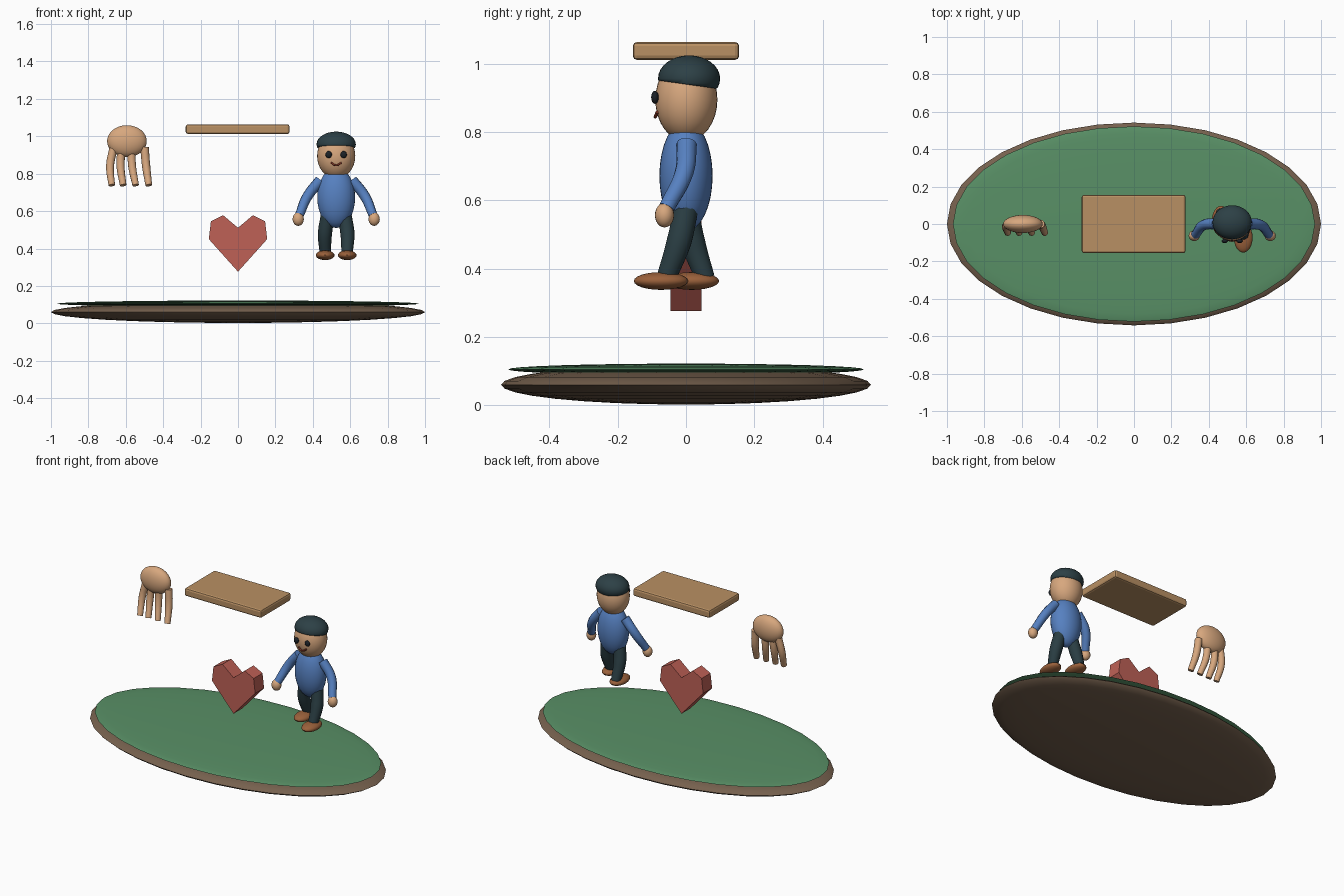
import bpy, bmesh, math
from mathutils import Vector

if "Cube" in bpy.data.objects:
    bpy.data.objects.remove(bpy.data.objects["Cube"])


def mat(name, r, g, b):
    m = bpy.data.materials.new(name)
    m.diffuse_color = (r ** 2.2, g ** 2.2, b ** 2.2, 1)
    m.use_nodes = True
    m.node_tree.nodes["Principled BSDF"].inputs["Base Color"].default_value = m.diffuse_color
    return m


GREEN = mat("green", .35, .56, .40)
BROWN = mat("brown", .46, .38, .31)
WOOD = mat("wood", .72, .56, .39)
RED = mat("red", .74, .38, .34)
SKIN = mat("skin", .84, .65, .49)
BLUE = mat("blue", .34, .50, .75)
TROUSER = mat("trouser", .18, .25, .27)
HAIR = mat("hair", .19, .26, .28)
LEATHER = mat("leather", .60, .38, .24)
DARK = mat("dark", .13, .15, .17)
LIP = mat("lip", .50, .22, .16)


def finish(name, material, smooth=True):
    o = bpy.context.object
    o.name = name
    o.data.materials.append(material)
    if smooth:
        bpy.ops.object.shade_smooth_by_angle(angle=math.radians(40))
    return o


def ellipsoid(name, material, c, r, seg=32, rings=16):
    bpy.ops.mesh.primitive_uv_sphere_add(segments=seg, ring_count=rings, radius=1, location=c)
    bpy.context.object.scale = r
    bpy.ops.object.transform_apply(location=False, rotation=False, scale=True)
    return finish(name, material)


def tube(name, material, pts, radii):
    cu = bpy.data.curves.new(name, 'CURVE')
    cu.dimensions = '3D'
    cu.bevel_depth = 1
    cu.bevel_resolution = 3
    cu.resolution_u = 8
    cu.use_fill_caps = True
    s = cu.splines.new('BEZIER')
    s.bezier_points.add(len(pts) - 1)
    for bp, p, r in zip(s.bezier_points, pts, radii):
        bp.co, bp.radius = p, r
        bp.handle_left_type = bp.handle_right_type = 'AUTO'
    o = bpy.data.objects.new(name, cu)
    bpy.context.collection.objects.link(o)
    bpy.ops.object.select_all(action='DESELECT')
    o.select_set(True)
    bpy.context.view_layer.objects.active = o
    bpy.ops.object.convert(target='MESH')
    return finish(name, material)


# Oval ground: earth disc and grass layer
ellipsoid("earth_base", BROWN, (0, 0, .06), (1, .542, .058))
ellipsoid("grass_top", GREEN, (0, 0, .105), (.968, .522, .017))

# Floating wooden board
bpy.ops.mesh.primitive_cube_add(size=1, location=(-.002, 0, 1.038))
bpy.context.object.scale = (.555, .312, .052)
bpy.ops.object.transform_apply(location=False, rotation=False, scale=True)
board = finish("board", WOOD, False)
bev = board.modifiers.new("bevel", 'BEVEL')
bev.width = .012
bev.segments = 2

# Faceted heart, extruded from half an outline
half = [(.08, .578), (.145, .545), (.156, .45)]
outline = [(0, .276)] + [(-x, z) for x, z in reversed(half)] + [(0, .511)] + half
bm = bmesh.new()
face = bm.faces.new([bm.verts.new((x, .046, z)) for x, z in outline])
ext = bmesh.ops.extrude_face_region(bm, geom=[face])
bmesh.ops.translate(bm, vec=(0, -.092, 0),
                    verts=[v for v in ext['geom'] if isinstance(v, bmesh.types.BMVert)])
bmesh.ops.recalc_face_normals(bm, faces=bm.faces)
me = bpy.data.meshes.new("heart")
bm.to_mesh(me)
bm.free()
heart = bpy.data.objects.new("heart", me)
bpy.context.collection.objects.link(heart)
me.materials.append(RED)

# Floating hand: palm and four fingers
ellipsoid("palm", SKIN, (-.594, 0, .974), (.106, .048, .085))
for i, (a, b, c) in enumerate([(-.665, -.684, -.675), (-.622, -.628, -.614),
                               (-.57, -.566, -.547), (-.50, -.491, -.477)]):
    tube(f"finger_{i + 1}", SKIN,
         [(a, 0, .94), (b, -.012, .84), (c, -.047, .738)], (.023, .022, .018))

# Figure: head, hair and body
X = .525
ellipsoid("head", SKIN, (X, .001, .895), (.102, .091, .122))
ellipsoid("torso", BLUE, (X, 0, .672), (.101, .078, .162))
hair = ellipsoid("hair", HAIR, (X, .009, .957), (.105, .091, .068))
bm = bmesh.new()
bm.from_mesh(hair.data)
cut = bmesh.ops.bisect_plane(bm, geom=bm.verts[:] + bm.edges[:] + bm.faces[:],
                             plane_co=(0, 0, -.018), plane_no=Vector((0, -.14, -1)),
                             clear_outer=True)
bmesh.ops.holes_fill(bm, edges=[e for e in bm.edges if e.is_boundary], sides=0)
bm.to_mesh(hair.data)
bm.free()

# Smile
tube("mouth", LIP, [(X - .028, -.084, .859), (X, -.09, .845), (X + .028, -.084, .859)],
     (.005, .005, .005))

# Paired parts; the right leg steps forward
for s, side in ((-1, "left"), (1, "right")):
    ellipsoid(f"{side}_eye", DARK, (X + s * .04, -.091, .902), (.017, .011, .019), 16, 10)
    tube(f"{side}_arm", BLUE,
         [(X + s * .085, .002, .765), (X + s * .153, -.006, .68), (X + s * .197, -.057, .578)],
         (.03, .028, .024))
    ellipsoid(f"{side}_hand", SKIN, (X + s * .203, -.063, .557), (.03, .028, .036), 20, 12)
    step = -.058 if s > 0 else .056
    tube(f"{side}_leg", TROUSER,
         [(X + s * .045, 0, .575), (X + s * .06, step * .35, .48), (X + s * .058, step, .372)],
         (.038, .038, .030))
    ellipsoid(f"{side}_shoe", LEATHER, (X + s * .059, -.073 if s > 0 else .017, .364),
              (.05, .08, .026), 24, 12)
